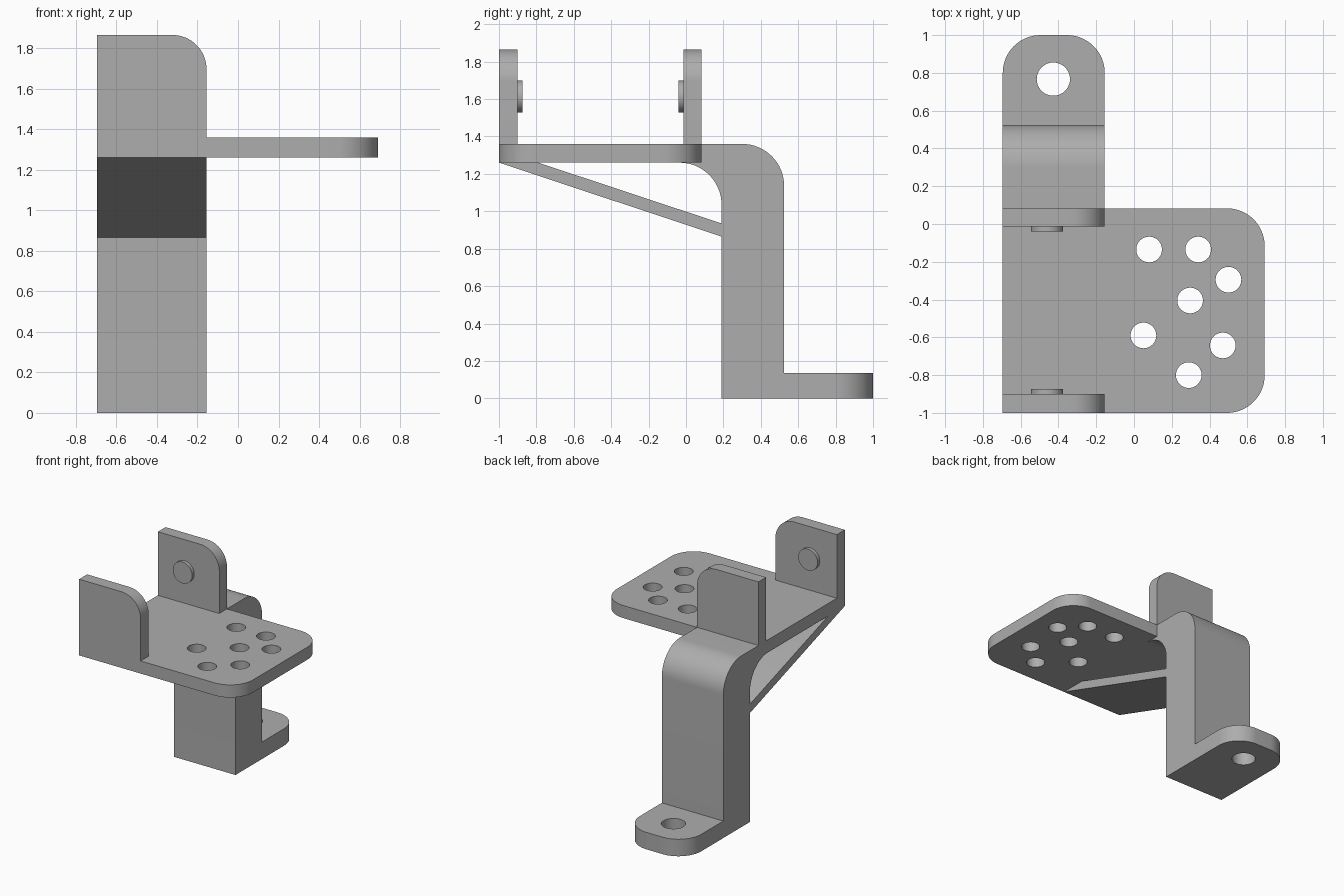
import bpy
import bmesh
import math
from mathutils import Vector

if "Cube" in bpy.data.objects:
    bpy.data.objects.remove(bpy.data.objects["Cube"])

metal = bpy.data.materials.new("plain_grey")
metal.use_nodes = True
GREY = (0.42, 0.42, 0.42, 1)
metal.diffuse_color = GREY
metal.node_tree.nodes["Principled BSDF"].inputs["Base Color"].default_value = GREY

# Shared dimensions
LEFT, RIGHT = -0.695, -0.155        # x range of the arm and tabs
DECK_LOW, DECK_TOP = 1.26, 1.36
TO_3D = {"x": lambda a, b, d: (d, a, b),
         "y": lambda a, b, d: (a, d, b),
         "z": lambda a, b, d: (a, b, d)}


def rounded(corners, steps=16):
    """Outline from (a, b, radius) right-angle corners."""
    outline = []
    for i, (a, b, r) in enumerate(corners):
        p = Vector((a, b))
        if r == 0:
            outline.append(p)
            continue
        to_prev = (Vector(corners[i - 1][:2]) - p).normalized() * r
        to_next = (Vector(corners[(i + 1) % len(corners)][:2]) - p).normalized() * r
        centre = p + to_prev + to_next
        for k in range(steps + 1):
            t = math.pi / 2 * k / steps
            outline.append(centre - to_next * math.cos(t) - to_prev * math.sin(t))
    return outline


def circle(a, b, r, count=40):
    return [Vector((a + r * math.cos(math.tau * k / count),
                    b + r * math.sin(math.tau * k / count))) for k in range(count)]


def extrude(name, outlines, axis, low, high):
    """Solid prisms from flat outlines along one axis."""
    bm = bmesh.new()
    for outline in outlines:
        near = [bm.verts.new(TO_3D[axis](p.x, p.y, low)) for p in outline]
        far = [bm.verts.new(TO_3D[axis](p.x, p.y, high)) for p in outline]
        bm.faces.new(near)
        bm.faces.new(far[::-1])
        for i in range(len(near)):
            j = (i + 1) % len(near)
            bm.faces.new((near[j], near[i], far[i], far[j]))
    bmesh.ops.recalc_face_normals(bm, faces=bm.faces)
    mesh = bpy.data.meshes.new(name)
    bm.to_mesh(mesh)
    bm.free()
    mesh.materials.append(metal)
    obj = bpy.data.objects.new(name, mesh)
    bpy.context.collection.objects.link(obj)
    return obj


def activate(obj):
    bpy.ops.object.select_all(action="DESELECT")
    obj.select_set(True)
    bpy.context.view_layer.objects.active = obj


def drill(obj, holes, low, high):
    cutter = extrude("hole_cutter", [circle(*h) for h in holes], "z", low, high)
    mod = obj.modifiers.new("holes", "BOOLEAN")
    mod.operation, mod.solver, mod.object = "DIFFERENCE", "EXACT", cutter
    activate(obj)
    bpy.ops.object.modifier_apply(modifier=mod.name)
    bpy.data.objects.remove(cutter)


parts = []

# Deck plate with two rounded corners and drilled holes
deck = extrude("deck_plate", [rounded([
    (LEFT, -1, 0), (0.692, -1, 0.2), (0.692, 0.083, 0.2), (LEFT, 0.083, 0)])],
    "z", DECK_LOW, DECK_TOP)
spots = [(0.08, -0.135), (0.34, -0.135), (0.50, -0.295), (0.297, -0.405),
         (0.05, -0.59), (0.47, -0.643), (0.29, -0.80)]
drill(deck, [(x, y, 0.068) for x, y in spots], 1.1, 1.5)
parts.append(deck)

# Bent support arm
parts.append(extrude("support_arm", [rounded([
    (0.19, 0, 0), (0.525, 0, 0), (0.525, DECK_TOP, 0.225),
    (0.083, DECK_TOP, 0), (0.083, DECK_LOW, 0), (-0.036, DECK_LOW, 0),
    (0.19, DECK_LOW, 0.225)])], "x", LEFT, RIGHT))

# Foot with a bolt hole
foot = extrude("foot", [rounded([
    (LEFT, 0.525, 0), (RIGHT, 0.525, 0), (RIGHT, 1, 0.2), (LEFT, 1, 0.2)])],
    "z", 0, 0.135)
drill(foot, [(-0.427, 0.767, 0.088)], -0.1, 0.3)
parts.append(foot)

# Sloping brace under the deck
parts.append(extrude("brace", [rounded([
    (-1, DECK_LOW, 0), (0.19, 0.865, 0), (0.19, 0.935, 0), (-0.79, DECK_LOW, 0)])],
    "x", LEFT, RIGHT))

# Upright tabs with facing pegs
for side, low, high, peg_low, peg_high in (
        ("front", -1, -0.9, -0.9, -0.873),
        ("back", -0.013, 0.083, -0.04, -0.013)):
    parts.append(extrude(side + "_tab", [rounded([
        (LEFT, DECK_TOP, 0), (RIGHT, DECK_TOP, 0),
        (RIGHT, 1.865, 0.17), (LEFT, 1.865, 0)])], "y", low, high))
    parts.append(extrude(side + "_peg", [circle(-0.46, 1.613, 0.085)],
                         "y", peg_low, peg_high))

# Smooth curved walls, keep edges sharp
for part in parts:
    activate(part)
    bpy.ops.object.shade_smooth_by_angle(angle=math.radians(30))
